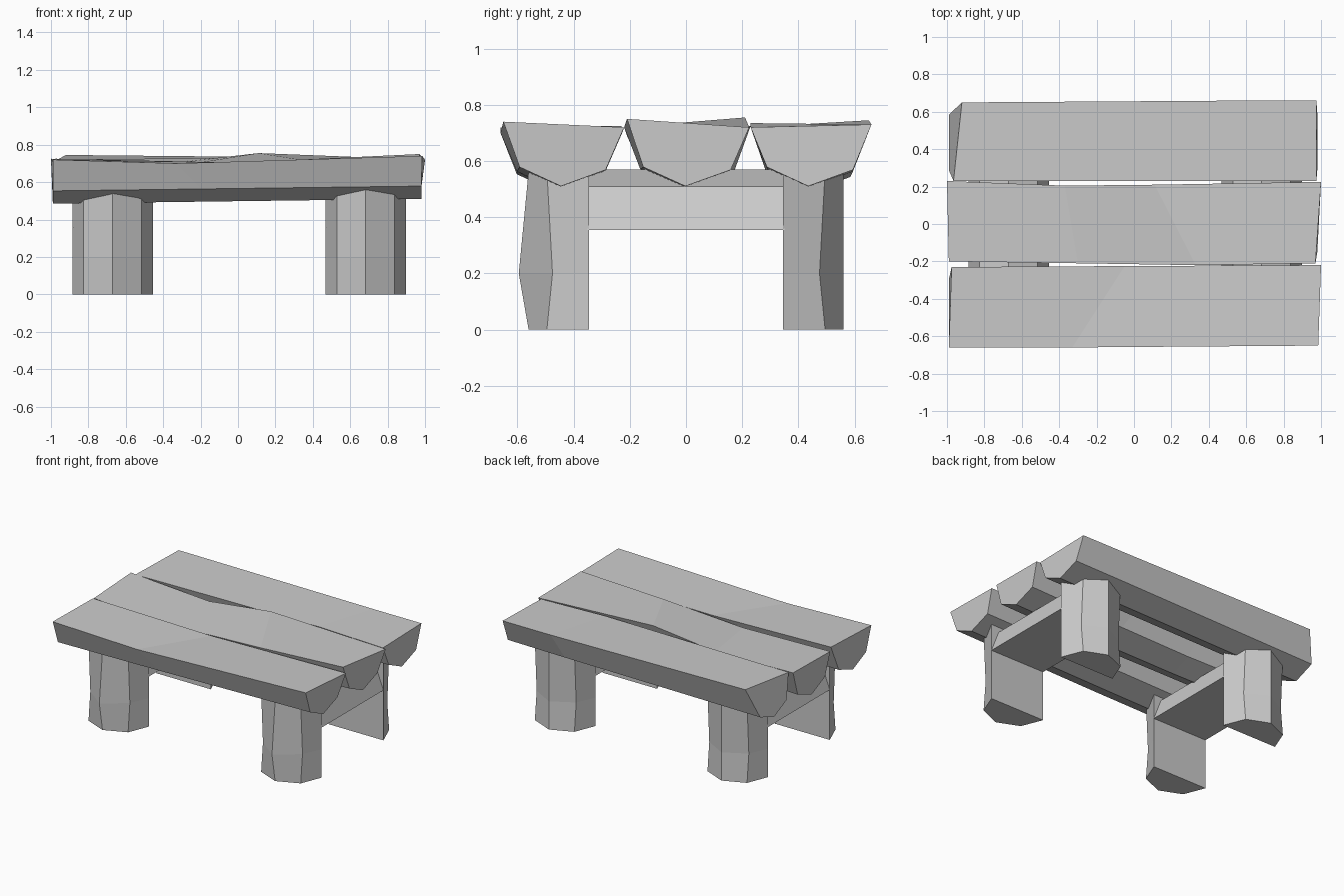
import bpy
import bmesh

cube = bpy.data.objects.get("Cube")
if cube:
    bpy.data.objects.remove(cube, do_unlink=True)

# One plain grey material
GREY = (0.6, 0.6, 0.6, 1)
material = bpy.data.materials.new("plain grey")
material.use_nodes = True
material.diffuse_color = GREY
material.node_tree.nodes["Principled BSDF"].inputs["Base Color"].default_value = GREY


def loft(name, rings):
    """Skin a closed solid through a row of matching rings."""
    bm = bmesh.new()
    rows = [[bm.verts.new(point) for point in ring] for ring in rings]
    for row, following in zip(rows, rows[1:]):
        for i in range(len(row)):
            j = (i + 1) % len(row)
            bm.faces.new((row[i], row[j], following[j], following[i]))
    bm.faces.new(rows[0])
    bm.faces.new(rows[-1])
    bmesh.ops.recalc_face_normals(bm, faces=bm.faces)
    mesh = bpy.data.meshes.new(name)
    bm.to_mesh(mesh)
    bm.free()
    mesh.materials.append(material)
    obj = bpy.data.objects.new(name, mesh)
    bpy.context.collection.objects.link(obj)
    return obj


def plank_ring(front, back, x, keel):
    """Half-log section: flat top between two corners, three-point belly."""
    yf, yb = front[1], back[1]
    return [front, back,
            (x, yb - 0.066, keel + 0.058),
            (x, (yf + yb) / 2 - 0.01, keel),
            (x, yf + 0.058, keel + 0.068)]


def plank(name, stations):
    """Each station is a front top corner and a back top corner."""
    rings = []
    last = len(stations) - 1
    for i, (front, back) in enumerate(stations):
        x = (front[0] + back[0]) / 2
        if i == 0:
            x = -0.99
        elif i == last:
            x = 0.98
        rings.append(plank_ring(front, back, x, 0.498 + 0.013 * x))
    return loft(name, rings)


# Table top: three rough half-log planks
plank("front_plank", [
    ((-0.99, -0.66, 0.72), (-0.975, -0.23, 0.725)),
    ((-0.33, -0.66, 0.7), (-0.05, -0.225, 0.705)),
    ((0.985, -0.65, 0.74), (1, -0.22, 0.72)),
])
plank("middle_plank", [
    ((-0.99, -0.2, 0.71), (-1, 0.23, 0.725)),
    ((-0.3, -0.21, 0.69), (-0.37, 0.205, 0.7)),
    ((0.33, -0.22, 0.72), (0.11, 0.21, 0.755)),
    ((0.97, -0.21, 0.75), (1, 0.225, 0.72)),
])
plank("back_plank", [
    ((-0.965, 0.23, 0.72), (-0.92, 0.65, 0.745)),
    ((0.47, 0.23, 0.735), (0.6, 0.66, 0.73)),
    ((0.975, 0.23, 0.72), (0.975, 0.66, 0.73)),
])


def leg(name, centre, side):
    """Upright half log, flat towards the inside, bulging low down."""
    rings = []
    for z, bulge, edge in ((0, 0, 0), (0.2, 0.035, -0.02), (0.565, 0, 0)):
        if side > 0:
            bulge = 0
        outline = ((-0.215, 0.345), (-0.155, 0.495 + edge), (0, 0.56 + bulge),
                   (0.155, 0.495 + edge), (0.215, 0.345))
        rings.append([(centre + x, side * y, z) for x, y in outline])
    return loft(name, rings)


# Legs and the cross beam joining each pair
BEAM = ((-0.215, 0.355), (-0.155, 0.51), (0, 0.57), (0.155, 0.51), (0.215, 0.355))
for label, centre in (("right", -0.67), ("left", 0.683)):
    leg("front_leg_" + label, centre, -1)
    leg("back_leg_" + label, centre, 1)
    loft("cross_beam_" + label,
         [[(centre + x, y, z) for x, z in BEAM] for y in (-0.35, 0.35)])
